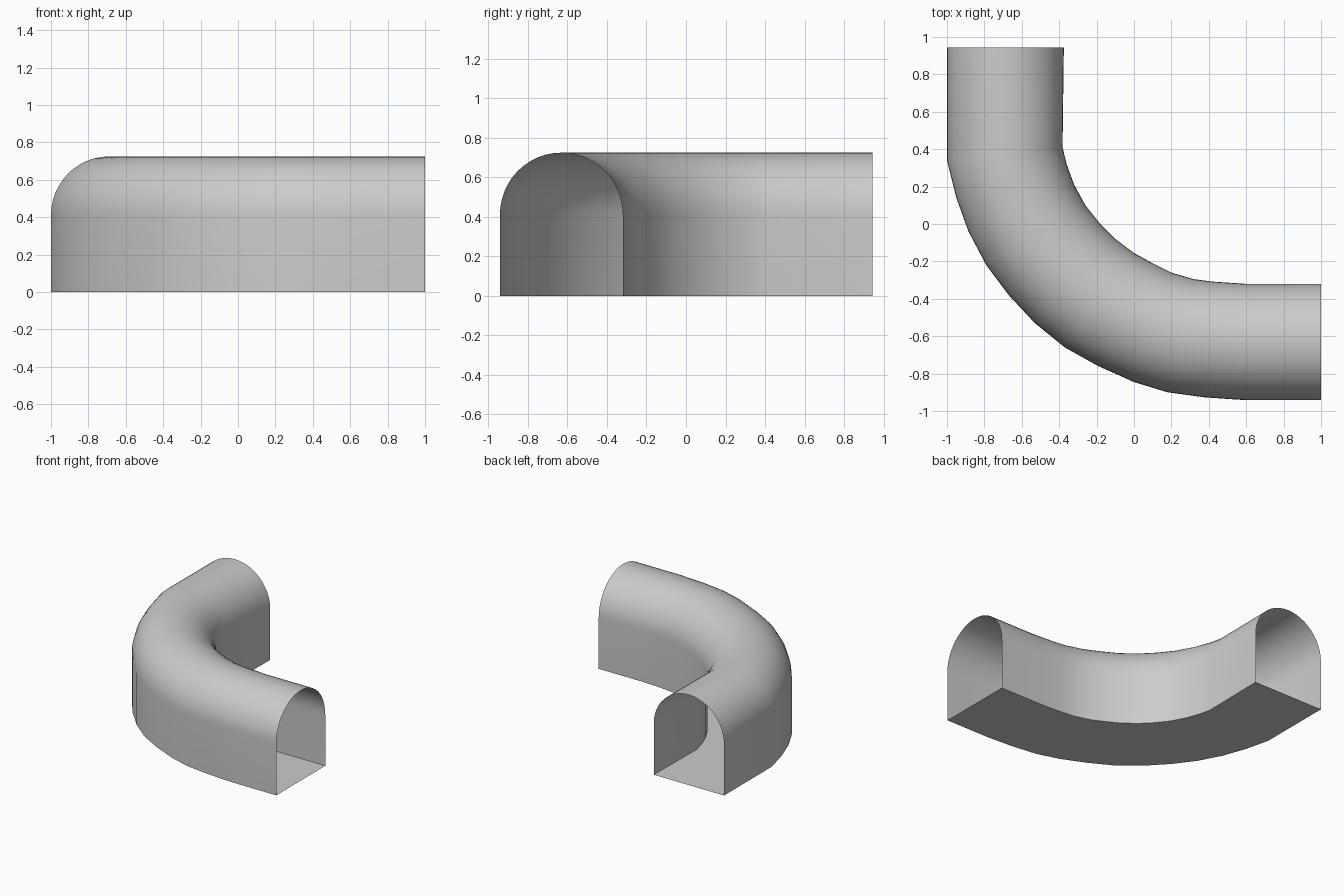
import bpy, bmesh, math

if "Cube" in bpy.data.objects:
    bpy.data.objects.remove(bpy.data.objects["Cube"])

SPRING = 0.41      # height where the vault starts
RISE = 0.315       # height of the vault
ARC = 24           # vault segments

# Plan of the bend: outer and inner wall rails, station by station
outer = [(-1, .945), (-1, .34), (-.95, .14), (-.885, -.04), (-.79, -.22), (-.67, -.38),
         (-.53, -.53), (-.37, -.66), (-.19, -.76), (0, -.845), (.18, -.9),
         (.38, -.927), (.6, -.942), (1, -.942)]
inner = [(-.375, .945), (-.382, .41), (-.36, .32), (-.32, .21), (-.26, .1), (-.18, 0),
         (-.1, -.08), (0, -.155), (.1, -.21), (.2, -.26), (.32, -.295),
         (.42, -.308), (.6, -.32), (1, -.32)]

# Cross-section as (position across 0..1, height): wall, round vault, wall
section = [(0, 0)]
for i in range(ARC + 1):
    a = math.pi * i / ARC
    section.append(((1 - math.cos(a)) / 2, SPRING + RISE * math.sin(a)))
section.append((1, 0))

# Sweep the closed section between the rails; both ends stay open
bm = bmesh.new()
rings = []
for (ox, oy), (ix, iy) in zip(outer, inner):
    rings.append([bm.verts.new((ox + (ix - ox) * t, oy + (iy - oy) * t, z))
                  for t, z in section])
n = len(section)
for a, b in zip(rings, rings[1:]):
    for i in range(n):
        j = (i + 1) % n
        bm.faces.new((a[i], a[j], b[j], b[i]))
bm.normal_update()
# Floor must face down, everything else outward
floor = next(f for f in bm.faces if max(v.co.z for v in f.verts) < 0.01)
if floor.normal.z > 0:
    bmesh.ops.reverse_faces(bm, faces=bm.faces[:])

mesh = bpy.data.meshes.new("tunnel_bend")
bm.to_mesh(mesh)
bm.free()
tunnel = bpy.data.objects.new("tunnel_bend", mesh)
bpy.context.collection.objects.link(tunnel)

# Plain grey
grey = bpy.data.materials.new("light_grey")
grey.diffuse_color = (0.6, 0.6, 0.6, 1)
grey.use_nodes = True
grey.node_tree.nodes["Principled BSDF"].inputs["Base Color"].default_value = grey.diffuse_color
mesh.materials.append(grey)

bpy.context.view_layer.objects.active = tunnel
tunnel.select_set(True)
bpy.ops.object.shade_smooth_by_angle(angle=math.radians(35))
